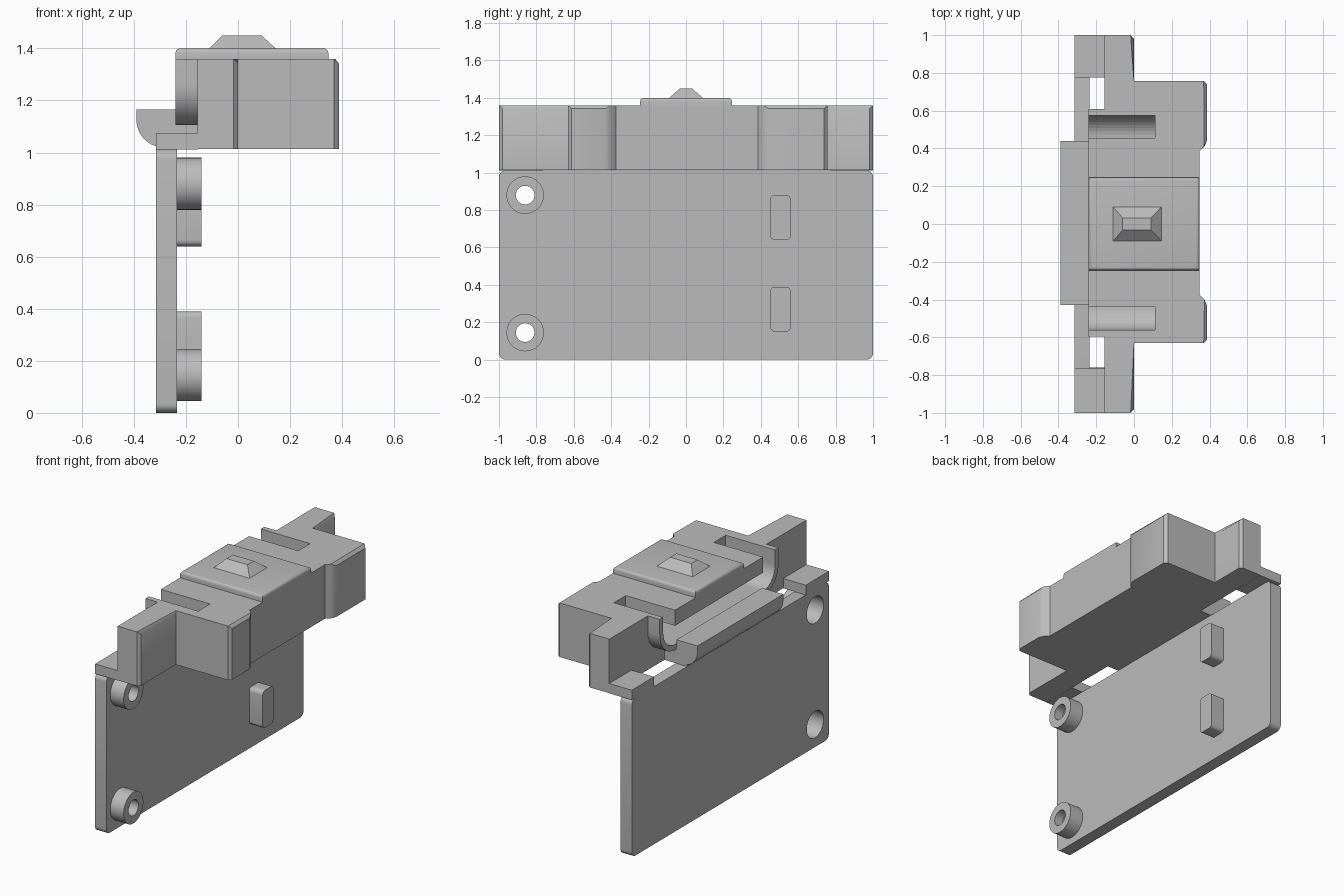
import bpy, bmesh, math
from mathutils import Vector

if "Cube" in bpy.data.objects:
    bpy.data.objects.remove(bpy.data.objects["Cube"])

grey = bpy.data.materials.new("light grey plastic")
grey.diffuse_color = (0.5, 0.5, 0.5, 1)
grey.use_nodes = True
grey.node_tree.nodes["Principled BSDF"].inputs["Base Color"].default_value = grey.diffuse_color


def prism(name, pts, axis, lo, hi, bevel=None, width=0.02, segs=1):
    """Extrude a 2D outline along x (points are y,z), y (x,z) or z (x,y)."""
    def place(p, d):
        return {"x": (d, p[0], p[1]), "y": (p[0], d, p[1]), "z": (p[0], p[1], d)}[axis]
    bm = bmesh.new()
    a = [bm.verts.new(place(p, lo)) for p in pts]
    b = [bm.verts.new(place(p, hi)) for p in pts]
    bm.faces.new(a)
    bm.faces.new(b)
    for i in range(len(pts)):
        j = (i + 1) % len(pts)
        bm.faces.new((a[i], a[j], b[j], b[i]))
    bmesh.ops.recalc_face_normals(bm, faces=bm.faces)
    if bevel:
        edges = [e for e in bm.edges if bevel(e.verts[0].co, e.verts[1].co)]
        bmesh.ops.bevel(bm, geom=edges, offset=width, segments=segs, profile=0.5,
                        affect='EDGES', clamp_overlap=True)
    me = bpy.data.meshes.new(name)
    bm.to_mesh(me)
    bm.free()
    ob = bpy.data.objects.new(name, me)
    bpy.context.collection.objects.link(ob)
    me.materials.append(grey)
    return ob


def arc(cx, cy, r, a0, a1, n=10):
    return [(cx + r * math.cos(math.radians(a0 + (a1 - a0) * i / n)),
             cy + r * math.sin(math.radians(a0 + (a1 - a0) * i / n))) for i in range(n + 1)]


def rect(x0, x1, y0, y1):
    return [(x0, y0), (x1, y0), (x1, y1), (x0, y1)]


def rounded(x0, x1, y0, y1, r):
    return (arc(x0 + r, y0 + r, r, 180, 270, 6) + arc(x1 - r, y0 + r, r, 270, 360, 6)
            + arc(x1 - r, y1 - r, r, 0, 90, 6) + arc(x0 + r, y1 - r, r, 90, 180, 6))


def circle(y, z, r):
    return arc(y, z, r, 0, 352.5, 47)


def cut(ob, cutter):
    m = ob.modifiers.new("cut", 'BOOLEAN')
    m.operation = 'DIFFERENCE'
    m.solver = 'EXACT'
    m.object = cutter
    cutter.hide_render = True
    cutter.hide_set(True)


def smooth(ob):
    bpy.ops.object.select_all(action='DESELECT')
    ob.select_set(True)
    bpy.context.view_layer.objects.active = ob
    bpy.ops.object.shade_smooth_by_angle(angle=math.radians(30))


solids = []

# Upright plate with two screw bosses and two pegs
plate = prism("plate", rounded(-1, 1, 0, 1.012, 0.035), "x", -0.315, -0.235)
solids.append(plate)
for i, z in enumerate((0.88, 0.145)):
    boss = prism(f"screw_boss_{i}", circle(-0.86, z, 0.1), "x", -0.237, -0.14)
    bore = prism(f"bore_cutter_{i}", circle(-0.86, z, 0.05), "x", -0.5, 0)
    recess = prism(f"recess_cutter_{i}", circle(-0.86, z, 0.085), "x", -0.5, -0.2)
    for ob in (plate, boss):
        cut(ob, bore)
        cut(ob, recess)
    solids.append(boss)
for i, z in enumerate((0.64, 0.15)):
    solids.append(prism(f"peg_{i}", rounded(0.45, 0.56, z, z + 0.24, 0.025), "x", -0.237, -0.14))

# Housing: stepped outline with chamfered front corners
outline = [(-0.155, -1), (0, -1), (0, -0.63), (0.387, -0.63), (0.387, -0.415),
           (0.347, -0.375), (0.347, 0.385), (0.387, 0.425), (0.387, 0.757),
           (0, 0.757), (0, 1), (-0.155, 1)]


def front_edge(a, b):
    mid = (a + b) / 2
    if abs(a.z - b.z) > 0.1:
        return mid.x > 0.37 or (abs(mid.x) < 0.01 and abs(mid.y) > 0.9)
    if min(a.z, b.z) < 1.3:
        return False
    return mid.x > 0.38 or (abs(mid.x) < 0.01 and abs(mid.y) > 0.8)


housing = prism("housing", outline, "z", 1.013, 1.36, front_edge, 0.018)
solids.append(housing)

# Curved rim at the rear of the housing
cy, cz, half = 0.007, 1.26, 0.447


def u_path(r):
    return ([(cy + half + r, 1.36)] + arc(cy + half, cz, r, 0, -90)
            + arc(cy - half, cz, r, 270, 180) + [(cy - half - r, 1.36)])


rim = prism("rear_rim", u_path(0.155), "x", -0.24, -0.154)
solids.append(rim)

# U-shaped strap channel running under the centre
chan = ([(cy + half, 1.5), (cy + half + 0.12, 1.5)] + u_path(0.12)[1:-1]
        + [(cy - half - 0.12, 1.5), (cy - half, 1.5), (cy - half, cz), (cy + half, cz)])
channel = prism("channel_cutter", chan, "x", -0.5, 0.11)
cut(housing, channel)
cut(rim, channel)

# Raised lid with rounded edges and a tapered button
solids.append(prism("lid", rect(-0.24, 0.347, -0.245, 0.245), "z", 1.355, 1.4,
                    lambda a, b: min(a.z, b.z) > 1.39, 0.018, 4))
button = prism("button", rect(-0.115, 0.15, -0.095, 0.095), "z", 1.395, 1.45)
for v in button.data.vertices:
    if v.co.z > 1.42:
        v.co.x = 0.09 if v.co.x > 0 else -0.06
        v.co.y = math.copysign(0.032, v.co.y)
solids.append(button)

# Rear ledge with rounded underside, its support, and end tabs
ledge = [(-0.24, 1.165), (-0.39, 1.165)] + arc(-0.285, 1.125, 0.105, 180, 270) + [(-0.24, 1.02)]
solids.append(prism("rear_ledge", ledge, "y", -0.43, 0.44))
solids.append(prism("ledge_support", rect(-0.315, -0.154, -0.43, 0.44), "z", 1.013, 1.12))
for name, y0, y1 in (("front_tab", -1, -0.765), ("back_tab", 0.775, 1)):
    solids.append(prism(name, rect(-0.315, -0.154, y0, y1), "z", 1.012, 1.075))

for ob in solids:
    smooth(ob)
